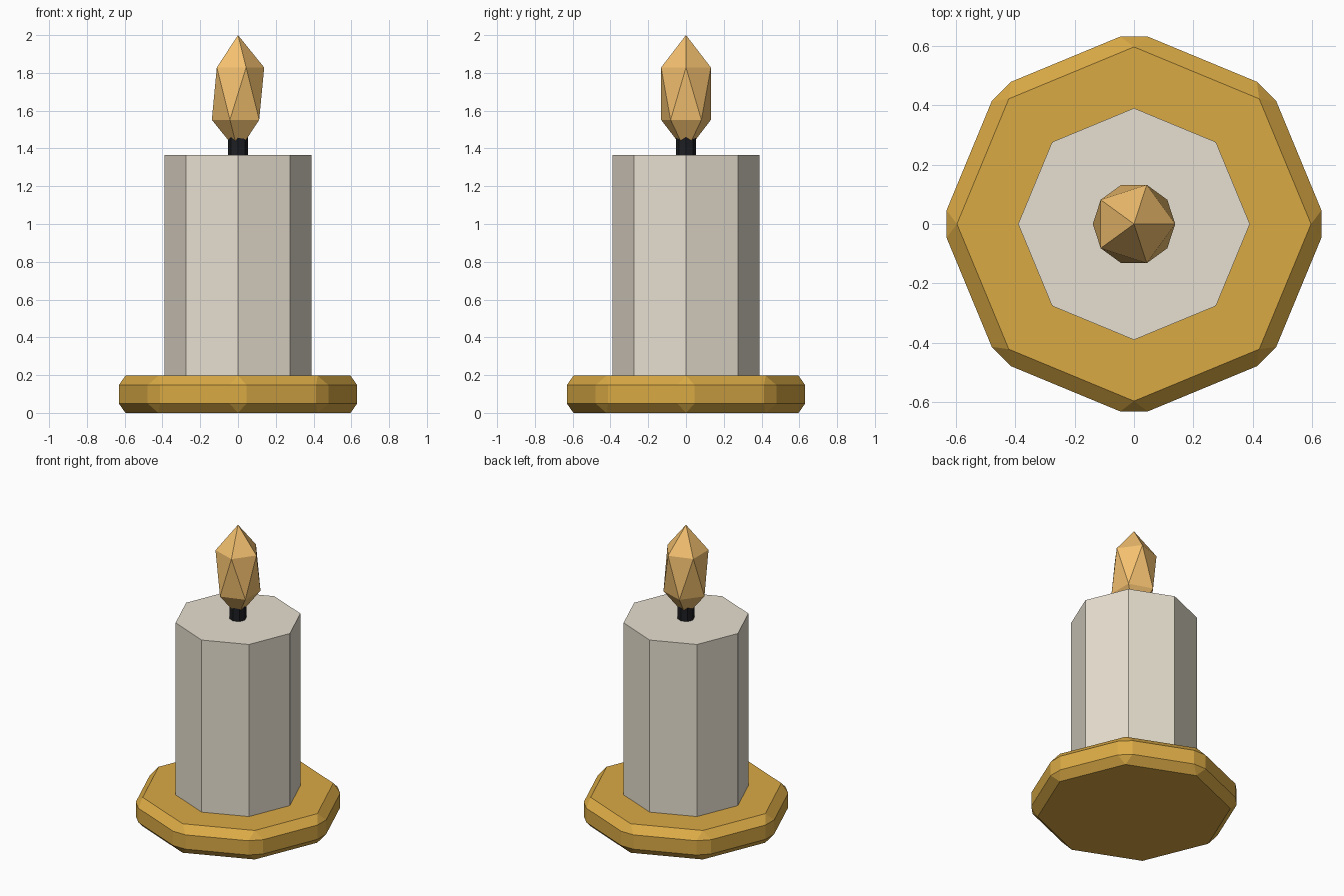
import bpy

if "Cube" in bpy.data.objects:
    bpy.data.objects.remove(bpy.data.objects["Cube"])


def finish(name, color):
    obj = bpy.context.object
    obj.name = name
    mat = bpy.data.materials.new(name + "_material")
    mat.diffuse_color = (*color, 1)
    mat.use_nodes = True
    mat.node_tree.nodes["Principled BSDF"].inputs["Base Color"].default_value = mat.diffuse_color
    obj.data.materials.append(mat)
    return obj


def octagon(name, radius, z0, z1, color):
    bpy.ops.mesh.primitive_cylinder_add(
        vertices=8, radius=radius, depth=z1 - z0, location=(0, 0, (z0 + z1) / 2))
    return finish(name, color)


# Bevelled brass dish
base = octagon("base_plate", 0.65, 0.0, 0.197, (0.70, 0.40, 0.06))
bevel = base.modifiers.new("edge_bevel", 'BEVEL')
bevel.width = 0.05
bevel.segments = 1
bevel.limit_method = 'ANGLE'

# Wax body and wick
octagon("wax_body", 0.39, 0.197, 1.366, (0.80, 0.74, 0.63))
octagon("wick", 0.052, 1.366, 1.48, (0.012, 0.013, 0.016))

# Flame: stretched icosahedron
bpy.ops.mesh.primitive_ico_sphere_add(subdivisions=1, radius=1, location=(0, 0, 1.69))
flame = finish("flame", (0.90, 0.53, 0.16))
flame.scale = (0.155, 0.155, 0.31)
bpy.ops.object.transform_apply(location=False, rotation=False, scale=True)
